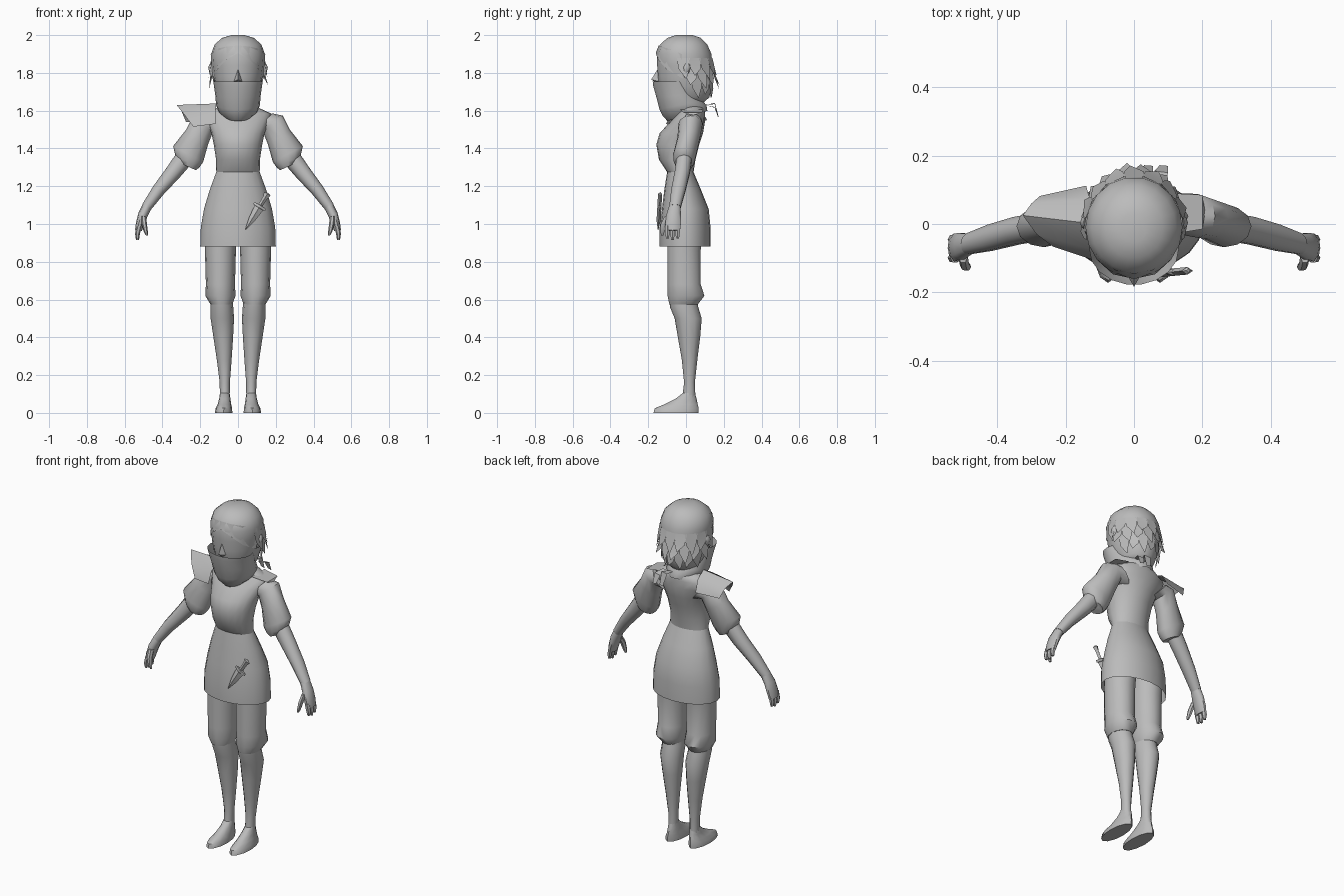
import bpy, bmesh, math
from mathutils import Vector

grey = bpy.data.materials.new("plain grey")
grey.diffuse_color = (0.5, 0.5, 0.5, 1)


def finish(name, verts, faces, mirror=False, angle=50):
    bm = bmesh.new()
    vs = [bm.verts.new(v) for v in verts]
    for f in faces:
        bm.faces.new([vs[i] for i in f])
    bmesh.ops.recalc_face_normals(bm, faces=bm.faces)
    me = bpy.data.meshes.new(name)
    bm.to_mesh(me)
    bm.free()
    me.materials.append(grey)
    ob = bpy.data.objects.new(name, me)
    bpy.context.collection.objects.link(ob)
    if mirror:
        ob.modifiers.new("mirror", 'MIRROR')
    bpy.ops.object.select_all(action='DESELECT')
    ob.select_set(True)
    bpy.context.view_layer.objects.active = ob
    bpy.ops.object.shade_smooth_by_angle(angle=math.radians(angle))
    return ob


def loft(name, rings, n=14, caps=(True, True), **kw):
    """Rings: z, centre x, half width, front y, back y, roll in degrees, y slope."""
    verts, faces = [], []
    for z, cx, rx, yf, yb, *rest in rings:
        roll = math.radians(rest[0]) if rest else 0
        slope = rest[1] if len(rest) > 1 else 0
        cy, ry = (yf + yb) / 2, (yb - yf) / 2
        for i in range(n):
            a = 2 * math.pi * i / n
            u, v = rx * math.cos(a), ry * math.sin(a)
            verts.append((cx + u * math.cos(roll), cy + v,
                          z + u * math.sin(roll) + v * slope))
    for r in range(len(rings) - 1):
        for i in range(n):
            j = (i + 1) % n
            faces.append((r * n + i, r * n + j, (r + 1) * n + j, (r + 1) * n + i))
    if caps[0]:
        faces.append(range(n))
    if caps[1]:
        faces.append(range((len(rings) - 1) * n, len(rings) * n))
    return finish(name, verts, faces, **kw)


# Tunic: open skirt and fitted bodice
loft("tunic_skirt", [(.88, 0, .2, -.14, .13), (.98, 0, .197, -.14, .13),
                     (1.08, 0, .18, -.127, .12), (1.18, 0, .15, -.115, .08),
                     (1.275, 0, .115, -.1, .04)], n=20, caps=(False, False))
loft("tunic_bodice", [(1.275, 0, .115, -.1, .04), (1.34, 0, .116, -.143, .05),
                      (1.42, 0, .128, -.157, .07), (1.48, 0, .14, -.14, .09),
                      (1.54, 0, .165, -.085, .1), (1.585, 0, .175, -.05, .1),
                      (1.61, 0, .12, -.04, .1), (1.64, 0, .065, -.05, .08)],
     n=20, caps=(False, True))

# Legs
loft("shorts_leg", [(1.0, .09, .085, -.1, .09), (.86, .093, .082, -.1, .08),
                    (.68, .093, .077, -.1, .08), (.62, .093, .08, -.1, .1),
                    (.575, .088, .058, -.09, .065)], mirror=True)
loft("lower_leg", [(.62, .088, .055, -.09, .06), (.56, .085, .06, -.085, .065),
                   (.5, .083, .062, -.06, .083), (.4, .078, .052, -.043, .075),
                   (.28, .073, .039, -.022, .06), (.16, .07, .027, -.01, .047),
                   (.08, .07, .026, -.02, .05)], n=12, mirror=True)
loft("foot", [(0, .076, .046, -.172, .065), (.025, .075, .044, -.165, .067),
              (.045, .072, .036, -.115, .062), (.075, .07, .03, -.055, .056),
              (.11, .07, .025, -.01, .046)], n=12, mirror=True)

# Arms: sleeve, forearm, palm, fingers and thumb
loft("sleeve", [(1.53, .13, .075, -.03, .09, 48), (1.53, .185, .068, -.04, .088, 40),
                (1.46, .217, .07, -.045, .075, 33), (1.37, .264, .09, -.068, .055, 28),
                (1.33, .268, .07, -.065, .045, 26), (1.305, .268, .05, -.055, .035, 24)],
     n=12, mirror=True)
loft("forearm", [(1.36, .275, .05, -.05, .035, 32), (1.27, .345, .043, -.062, .022, 36),
                 (1.18, .42, .035, -.08, .0, 36), (1.09, .484, .027, -.09, -.026, 32)],
     n=10, mirror=True)
loft("palm", [(1.1, .478, .026, -.088, -.028, 32), (1.05, .503, .026, -.105, -.025, 22),
              (1.0, .519, .022, -.112, -.025, 12), (.965, .527, .018, -.105, -.03, 8)],
     n=10, mirror=True)
for k in range(3):
    y = -.098 + k * .027
    loft("finger_%d" % (k + 1), [(.99, .523, .014, y - .016, y + .014, 8),
                                 (.95, .532, .013, y - .015, y + .013),
                                 (.915 + .008 * abs(k - 1), .532, .008, y - .008, y + .008)],
         n=6, mirror=True)
loft("thumb", [(1.04, .5, .014, -.115, -.075, 10), (1.0, .496, .014, -.136, -.1),
               (.96, .488, .011, -.138, -.112), (.94, .482, .006, -.132, -.118)],
     n=6, mirror=True)

# Head with nose and ears
HEAD = [(1.64, 0, .075, -.1, .09), (1.67, 0, .1, -.12, .125), (1.73, 0, .12, -.145, .14),
        (1.78, 0, .13, -.15, .142), (1.84, 0, .138, -.155, .142),
        (1.9, 0, .142, -.156, .137), (1.95, 0, .124, -.14, .115),
        (1.985, 0, .085, -.1, .08), (2.0, 0, .035, -.055, .035)]
loft("head", HEAD, n=18)
finish("nose", [(-.022, -.145, 1.755), (.022, -.145, 1.755), (0, -.184, 1.765),
                (0, -.15, 1.82), (0, -.14, 1.735)],
       [(0, 2, 3), (2, 1, 3), (0, 4, 2), (4, 1, 2)])
loft("ear", [(1.775, .13, .008, -.008, .006), (1.8, .138, .014, -.016, .016),
             (1.83, .142, .016, -.016, .024), (1.85, .138, .01, -.005, .018)],
     n=8, mirror=True)

# Cloth mask running into the neck scarf, with two tied tails
loft("face_mask", [(1.755, 0, .131, -.178, .03), (1.73, 0, .127, -.175, .05),
                   (1.68, 0, .12, -.158, .07, 0, .1), (1.63, 0, .116, -.142, .09, 0, .2),
                   (1.6, 0, .105, -.125, .11, 0, .25), (1.572, 0, .075, -.1, .115, 0, .25)],
     n=18, caps=(False, False))
for k, x in enumerate((.025, .07)):
    finish("scarf_tail_%d" % (k + 1),
           [(x - .012, .1, 1.63), (x + .012, .1, 1.63), (x + .03, .15, 1.64 - k * .02),
            (x - .01, .155, 1.635 - k * .02), (x + .03, .17, 1.565), (x + .005, .172, 1.57)],
           [(0, 1, 2, 3), (3, 2, 4, 5)])


def on_head(deg, z, out):
    """Point on the head surface; angle runs from the back toward +x."""
    for lo, hi in zip(HEAD, HEAD[1:]):
        if lo[0] <= z <= hi[0]:
            t = (z - lo[0]) / (hi[0] - lo[0])
            rx, yf, yb = (lo[i] + (hi[i] - lo[i]) * t for i in (2, 3, 4))
            a = math.radians(deg)
            return Vector(((rx + out) * math.sin(a),
                           (yf + yb) / 2 + ((yb - yf) / 2 + out) * math.cos(a), z))


# Layered pointed hair locks round the back and sides
verts, faces = [], []
for root, tip, out, count, span, half in ((1.88, 1.765, .03, 9, 92, 13),
                                          (1.83, 1.715, .04, 8, 78, 12),
                                          (1.77, 1.665, .022, 7, 66, 12)):
    for k in range(count):
        d = -span + 2 * span * k / (count - 1)
        drop = .02 * (k % 2)
        b = len(verts)
        mid = (root + tip) / 2
        verts += [on_head(d - half, root, .003), on_head(d + half, root, .003),
                  on_head(d - half * .8, mid, out * .5), on_head(d + half * .8, mid, out * .5),
                  on_head(d + (4 if k % 2 else -4), tip + drop, out)]
        faces += [(b, b + 1, b + 3, b + 2), (b + 2, b + 3, b + 4)]
finish("hair_locks", verts, faces)

# Swept fringe parted at the centre
top = [on_head(180 - d, z, .003) for d, z in ((0, 1.945), (25, 1.94), (50, 1.93), (85, 1.9))]
low = [on_head(180 - d, z, .006) for d, z in ((0, 1.905), (25, 1.87), (50, 1.82), (85, 1.77))]
finish("hair_fringe", top + low, [(i, i + 1, i + 5, i + 4) for i in range(3)], mirror=True)

# Shoulder guard draped over one shoulder
inner = [(-.12, -.105, 1.53), (-.12, -.075, 1.595), (-.115, 0, 1.638),
         (-.13, .075, 1.615), (-.14, .112, 1.55)]
outer = [(-.237, -.066, 1.515), (-.285, -.03, 1.58), (-.325, .025, 1.63),
         (-.3, .06, 1.6), (-.275, .082, 1.54)]
finish("shoulder_guard", inner + outer, [(i, i + 1, i + 6, i + 5) for i in range(4)])

# Small shoulder flap on the other side
finish("shoulder_flap", [(.11, -.03, 1.605), (.11, .09, 1.605), (.2, .085, 1.59),
                         (.2, -.015, 1.59), (.208, .035, 1.575)],
       [(0, 1, 2, 3), (3, 2, 4)])

# Sheathed dagger hanging on the skirt front
axis = Vector((.11, 0, .18)).normalized()
side = Vector((axis.z, 0, -axis.x))
verts, faces = [], []
profile = ((0, .002), (.06, .017), (.135, .026), (.137, .036), (.15, .036),
           (.152, .012), (.2, .013), (.222, .02), (.228, .006))
for t, w in profile:
    c = Vector((.04, -.148 + .05 * t, .97)) + axis * t
    h = min(w, .011)
    verts += [c + side * w, c + Vector((0, -h, 0)), c - side * w, c + Vector((0, h, 0))]
for r in range(len(profile) - 1):
    for i in range(4):
        j = (i + 1) % 4
        faces.append((r * 4 + i, r * 4 + j, r * 4 + 4 + j, r * 4 + 4 + i))
finish("dagger", verts, faces + [(0, 1, 2, 3), tuple(range(len(verts) - 4, len(verts)))], angle=30)
